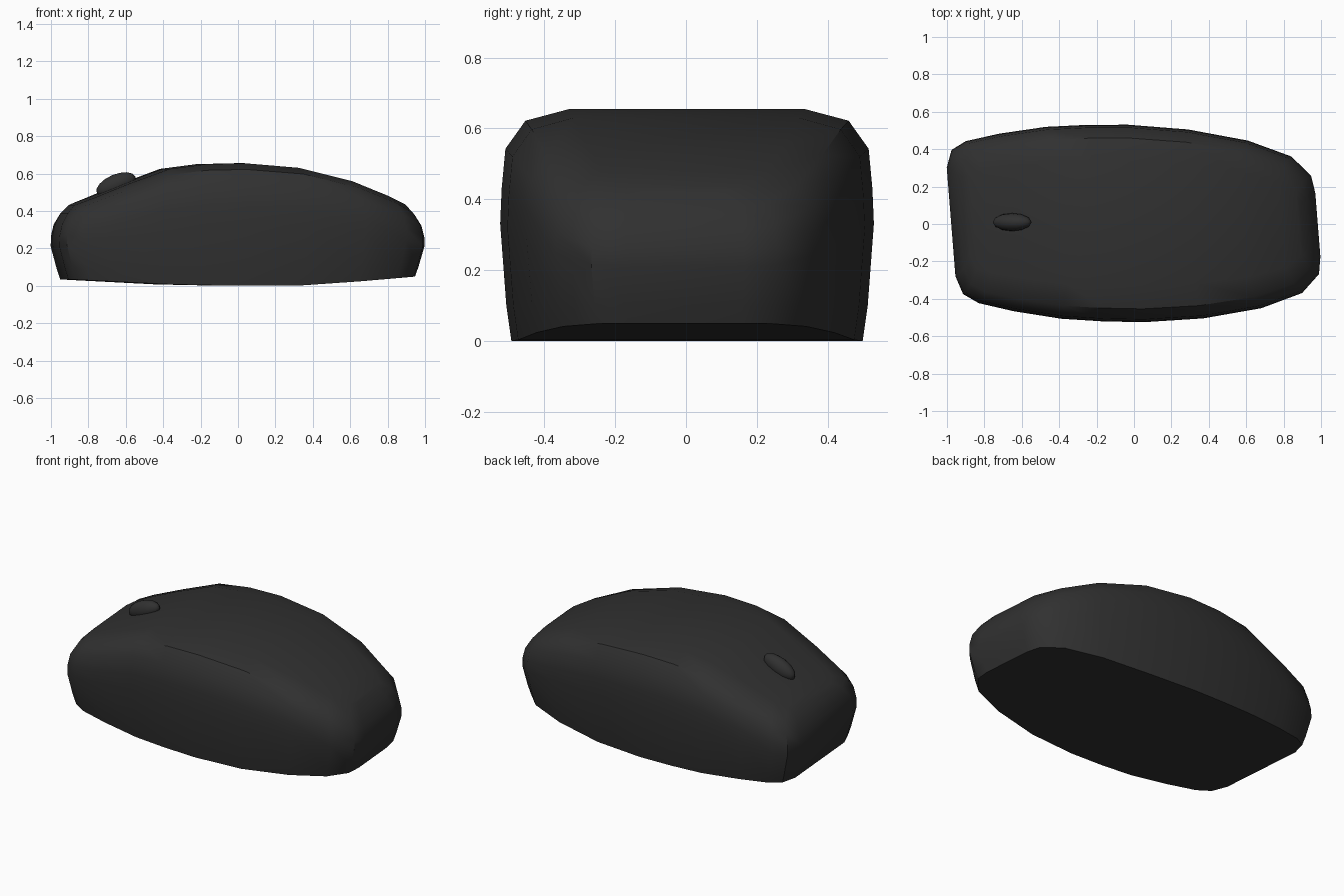
import bpy, bmesh, math

cube = bpy.data.objects.get("Cube")
if cube:
    bpy.data.objects.remove(cube, do_unlink=True)


def make_material(name, value):
    mat = bpy.data.materials.new(name)
    mat.use_nodes = True
    colour = (value, value, value, 1)
    mat.diffuse_color = colour
    mat.node_tree.nodes["Principled BSDF"].inputs["Base Color"].default_value = colour
    return mat


def profile(points, x):
    """Height of a polyline at x."""
    if x <= points[0][0]:
        return points[0][1]
    for (x0, z0), (x1, z1) in zip(points, points[1:]):
        if x <= x1:
            return z0 + (z1 - z0) * (x - x0) / (x1 - x0)
    return points[-1][1]


def finish(name, bm, mat, angle):
    bmesh.ops.recalc_face_normals(bm, faces=bm.faces)
    mesh = bpy.data.meshes.new(name)
    bm.to_mesh(mesh)
    bm.free()
    mesh.materials.append(mat)
    obj = bpy.data.objects.new(name, mesh)
    bpy.context.collection.objects.link(obj)
    bpy.ops.object.select_all(action='DESELECT')
    obj.select_set(True)
    bpy.context.view_layer.objects.active = obj
    bpy.ops.object.shade_smooth_by_angle(angle=math.radians(angle))
    return obj


charcoal = make_material("charcoal plastic", 0.03)

# Plan outline (x, half width), crown and underside profiles
outline = [(-.978, .29), (-.945, .385), (-.865, .433), (-.68, .475), (-.43, .513),
           (-.215, .525), (.01, .528), (.33, .505), (.645, .448), (.87, .365),
           (.968, .263), (.983, .17)]
crown = [(-1, .37), (-.93, .41), (-.89, .435), (-.7, .51), (-.45, .62), (-.26, .655),
         (.03, .662), (.37, .63), (.67, .54), (.88, .44), (.93, .4), (1, .36)]
underside = [(-.945, .035), (-.36, .005), (0, 0), (.37, .003), (.94, .05)]

# Levels up the shell: height fraction, length scale, width scale
levels = [(0, .95, .94), (.15, .968, .967), (.5, 1, 1), (.65, 1, .992),
          (.82, .985, .972), (.94, .95, .865), (.99, .91, .63)]

# Mouse shell: stacked rings closed by strips above and below
bm = bmesh.new()
rings = []
for f, sx, sy in levels:
    ring = []
    for side, pts in ((1, outline), (-1, outline[::-1])):
        for px, half in pts:
            x, y = px * sx, side * half * sy
            low, high = profile(underside, x), profile(crown, x)
            z = low + f * (high - low)
            ring.append(bm.verts.new((x - .08 * y, y + .003 - .008 * x, z)))
    rings.append(ring)
count = len(rings[0])
for lower, upper in zip(rings, rings[1:]):
    for i in range(count):
        j = (i + 1) % count
        bm.faces.new((lower[i], lower[j], upper[j], upper[i]))
for ring in (rings[0], rings[-1]):
    for i in range(len(outline) - 1):
        bm.faces.new((ring[i], ring[i + 1], ring[count - 2 - i], ring[count - 1 - i]))
finish("mouse_shell", bm, charcoal, 36)

# Scroll wheel half sunk into the sloping front
bm = bmesh.new()
bmesh.ops.create_uvsphere(bm, u_segments=12, v_segments=8, radius=1)
wheel = finish("scroll_wheel", bm, charcoal, 40)
wheel.scale = (.112, .048, .055)
wheel.rotation_euler = (0, math.radians(-23), 0)
wheel.location = (-.652, .01, .54)
